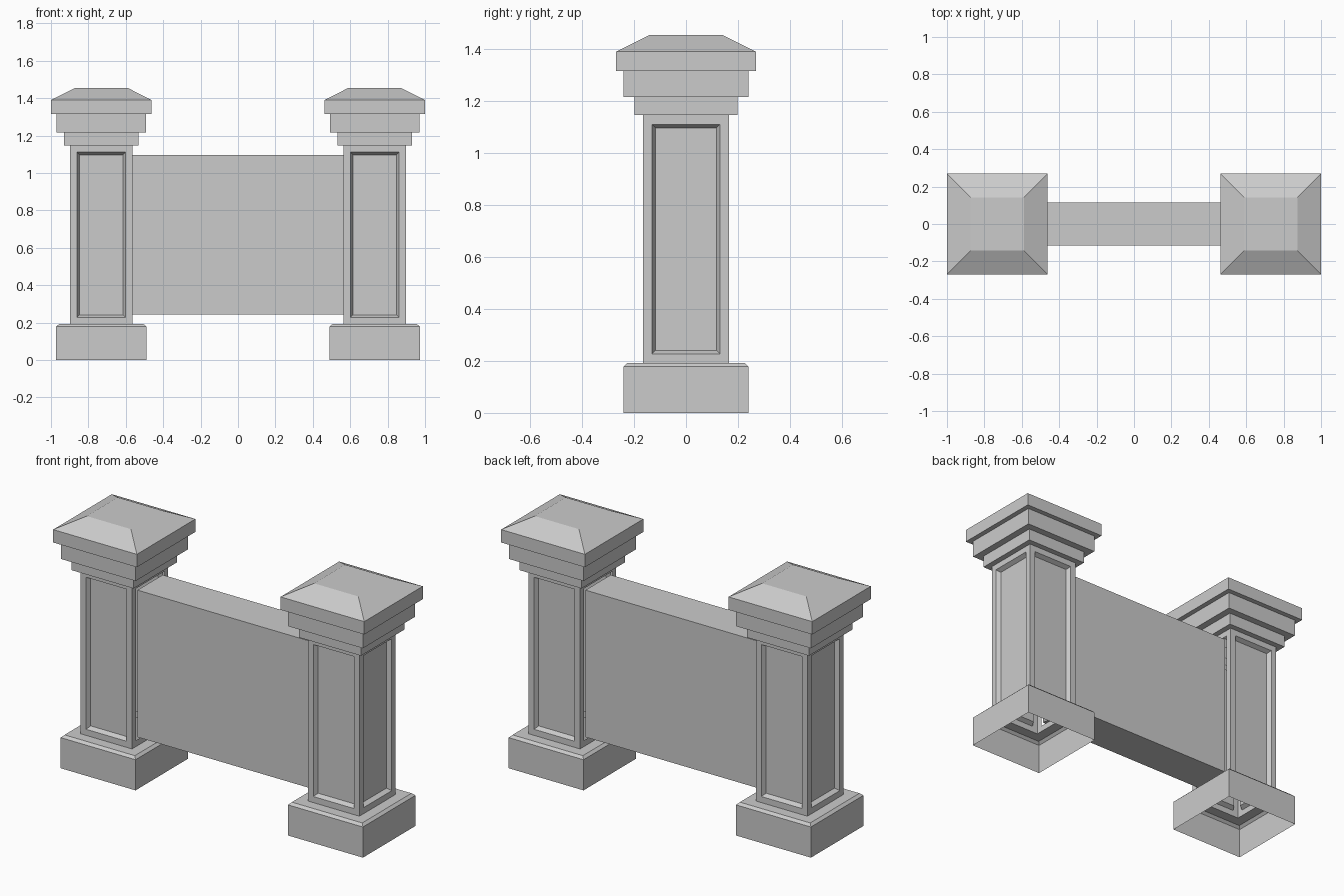
import bpy, bmesh

if "Cube" in bpy.data.objects:
    bpy.data.objects.remove(bpy.data.objects["Cube"])

POST_X = 0.731      # post centre
SHAFT = 0.166       # shaft half width
LOW, HIGH = 0.192, 1.146

# Half width and height of each square ring, from the open foot to the cap top
PROFILE = [(0.241, 0.0), (0.241, 0.178), (0.226, LOW), (SHAFT, LOW),
           (SHAFT, HIGH), (0.199, HIGH), (0.199, 1.216), (0.24, 1.216),
           (0.24, 1.315), (0.269, 1.315), (0.269, 1.39), (0.142, 1.454)]


def finish(bm, name):
    mesh = bpy.data.meshes.new(name)
    bm.to_mesh(mesh)
    bm.free()
    obj = bpy.data.objects.new(name, mesh)
    bpy.context.collection.objects.link(obj)
    return obj


# Pillar: stepped square shell, hollow and open underneath
bm = bmesh.new()
corners = [(-1, -1), (1, -1), (1, 1), (-1, 1)]
rings = [[bm.verts.new((POST_X + sx * r, sy * r, z)) for sx, sy in corners]
         for r, z in PROFILE]
shaft_faces = []
for k in range(len(rings) - 1):
    a, b = rings[k], rings[k + 1]
    for i in range(4):
        j = (i + 1) % 4
        face = bm.faces.new((a[i], a[j], b[j], b[i]))
        if PROFILE[k] == (SHAFT, LOW):
            shaft_faces.append(face)
bm.faces.new(rings[-1])
bm.normal_update()

# Recessed panels; the inner side opens into the wall instead
bmesh.ops.inset_individual(bm, faces=shaft_faces, thickness=0.05)
bm.normal_update()
inner = [f for f in shaft_faces if f.normal.x < -0.9]
outer = [f for f in shaft_faces if f not in inner]
bmesh.ops.inset_individual(bm, faces=outer, thickness=0.019, depth=-0.025)
bmesh.ops.delete(bm, geom=inner, context='FACES')
pillar = finish(bm, "pillars")
pillar.modifiers.new("mirror", 'MIRROR').use_axis[0] = True

# Wall between the pillars, without hidden end faces
bm = bmesh.new()
bmesh.ops.create_cube(bm, size=1)
half_y = SHAFT - 0.05
low, high = LOW + 0.05, HIGH - 0.05
for v in bm.verts:
    v.co = (v.co.x * 2 * (POST_X - SHAFT), v.co.y * 2 * half_y,
            low if v.co.z < 0 else high)
bm.normal_update()
ends = [f for f in bm.faces if abs(f.normal.x) > 0.9]
bmesh.ops.delete(bm, geom=ends, context='FACES')
finish(bm, "wall")
